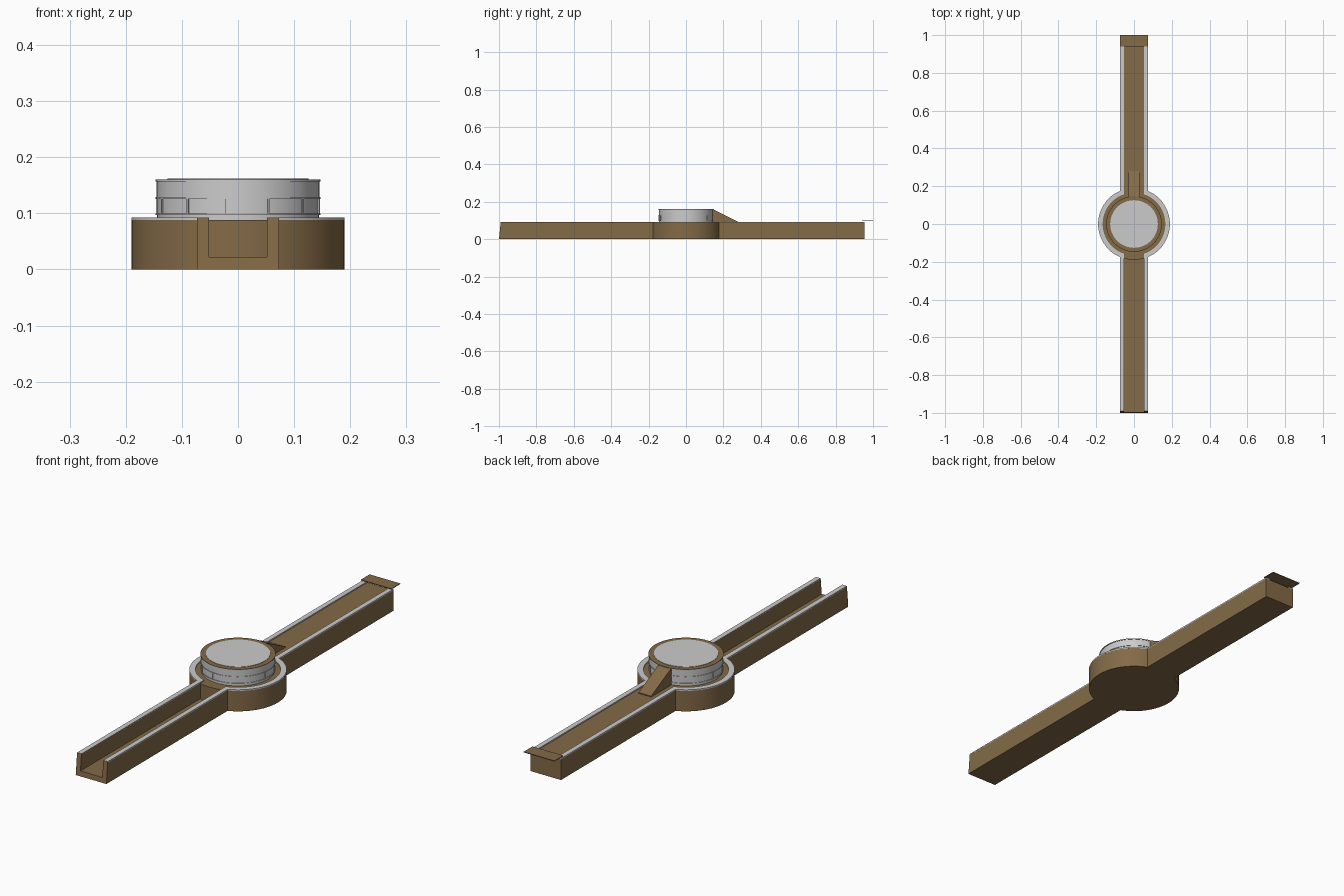
import bpy, bmesh
from math import sin, cos, pi, asin, radians

if "Cube" in bpy.data.objects:
    bpy.data.objects.remove(bpy.data.objects["Cube"])

def material(name, rgb):
    m = bpy.data.materials.new(name)
    m.diffuse_color = (*rgb, 1)
    m.use_nodes = True
    m.node_tree.nodes["Principled BSDF"].inputs["Base Color"].default_value = m.diffuse_color
    return m

BROWN = material("earth_brown", (0.23, 0.145, 0.063))

def finish(name, bm, mat=None, smooth=False):
    bmesh.ops.recalc_face_normals(bm, faces=bm.faces)
    me = bpy.data.meshes.new(name)
    bm.to_mesh(me)
    bm.free()
    ob = bpy.data.objects.new(name, me)
    bpy.context.collection.objects.link(ob)
    if mat:
        me.materials.append(mat)
    if smooth:
        bpy.context.view_layer.objects.active = ob
        ob.select_set(True)
        bpy.ops.object.shade_smooth_by_angle(angle=radians(30))
        ob.select_set(False)
    return ob

def loft(name, a, b, mat=None):
    """Solid between two matching outlines."""
    bm = bmesh.new()
    va, vb = [bm.verts.new(p) for p in a], [bm.verts.new(p) for p in b]
    bm.faces.new(va)
    bm.faces.new(vb)
    for i in range(len(a)):
        j = (i + 1) % len(a)
        bm.faces.new((va[i], va[j], vb[j], vb[i]))
    return finish(name, bm, mat)

def box(name, x, y, z, mat=None):
    o = [(x[0], z[0]), (x[1], z[0]), (x[1], z[1]), (x[0], z[1])]
    return loft(name, [(u, y[0], v) for u, v in o], [(u, y[1], v) for u, v in o], mat)

def lathe(name, profile, mat=None, n=64):
    """Spin an (r, z) profile around z."""
    bm = bmesh.new()
    vs = [bm.verts.new((r, 0, z)) for r, z in profile]
    es = [bm.edges.new(p) for p in zip(vs, vs[1:])]
    bmesh.ops.spin(bm, geom=vs + es, cent=(0, 0, 0), axis=(0, 0, 1), angle=2 * pi, steps=n)
    bmesh.ops.remove_doubles(bm, verts=bm.verts, dist=1e-5)
    return finish(name, bm, mat, True)

W, IN, TOP, DECK, FLOOR, R = 0.073, 0.052, 0.093, 0.088, 0.022, 0.19

# Round base under the drum
lathe("round_base", [(0, 0), (R, 0), (R, DECK), (0, DECK)], BROWN)

# Open front trench with a slightly raked mouth
u = [(-W, 0), (W, 0), (W, TOP - .001), (IN, TOP - .001), (IN, FLOOR),
     (-IN, FLOOR), (-IN, TOP - .001), (-W, TOP - .001)]
loft("front_trench", [(x, -1 + 0.1 * z, z) for x, z in u], [(x, -0.17, z) for x, z in u], BROWN)

# Filled rear arm
box("rear_arm", (-W, W), (0.15, 0.955), (0, DECK), BROWN)

# Grey kerbs along both arms and around the base
for side, s in (("left", -1), ("right", 1)):
    xs = sorted((s * IN, s * W))
    box(f"rear_kerb_{side}", xs, (0.172, 0.955), (DECK, TOP))
    box(f"front_kerb_{side}", xs, (-0.99, -0.172), (DECK, TOP))
    ri, n = 0.166, 32
    a0 = pi / 2 - asin(IN / ri)
    a1 = pi / 2 - asin(IN / R)
    bm = bmesh.new()
    rows = []
    for i in range(n + 1):
        t = 2 * i / n - 1
        p = [(ri, a0, DECK), (R, a1, DECK), (R, a1, TOP), (ri, a0, TOP)]
        rows.append([bm.verts.new((s * r * cos(a * t), r * sin(a * t), z)) for r, a, z in p])
    for a, b in zip(rows, rows[1:]):
        for k in range(4):
            bm.faces.new((a[k], a[(k + 1) % 4], b[(k + 1) % 4], b[k]))
    bm.faces.new(rows[0])
    bm.faces.new(rows[-1])
    finish(f"base_kerb_{side}", bm, None, True)

# Thin plate overhanging the rear end
box("rear_plate", (-W, W), (0.94, 1.0), (0.097, 0.1), BROWN)

# Central drum: grey wall and lid, brown rim on top
lathe("drum_wall", [(0.144, DECK), (0.144, 0.097), (0.147, 0.097), (0.147, 0.1), (0.1445, 0.1),
                    (0.1445, 0.126), (0.147, 0.126), (0.147, 0.129), (0.145, 0.129),
                    (0.145, 0.157), (0.147, 0.157), (0.147, 0.159), (0.125, 0.159)])
lathe("drum_rim", [(0.126, 0.159), (0.147, 0.159), (0.147, 0.1605), (0.126, 0.1605), (0.126, 0.159)], BROWN)
lathe("drum_lid", [(0, 0.162), (0.126, 0.162), (0.126, 0.155), (0, 0.155)])

# Twelve small posts around the lower drum band
for i in range(12):
    ob = box(f"drum_post_{i + 1}", (0.143, 0.147), (-0.0015, 0.0015), (0.1, 0.126))
    ob.rotation_euler.z = radians(30 * i + 22)

# Wedge ramp from the rear deck up to the drum top
w = [(0.135, DECK - .002), (0.28, DECK - .002), (0.28, DECK + .004), (0.143, 0.16), (0.135, 0.16)]
loft("rear_ramp", [(-0.03, y, z) for y, z in w], [(0.03, y, z) for y, z in w], BROWN)
